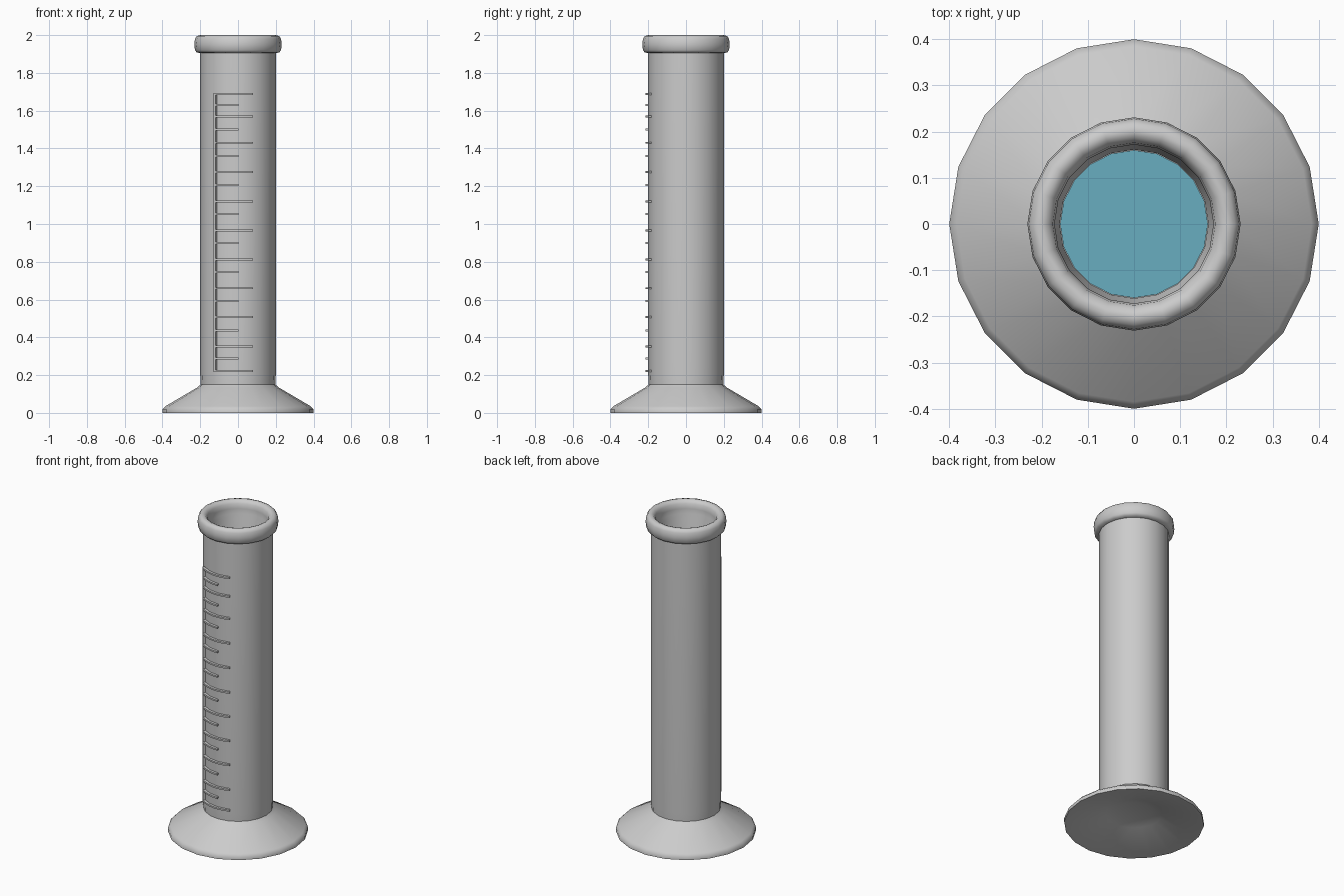
import bpy, bmesh, math

if "Cube" in bpy.data.objects:
    bpy.data.objects.remove(bpy.data.objects["Cube"])

SIDES = 20


def finish(bm, name, angle=35):
    bmesh.ops.remove_doubles(bm, verts=bm.verts, dist=1e-5)
    bmesh.ops.recalc_face_normals(bm, faces=bm.faces)
    mesh = bpy.data.meshes.new(name)
    bm.to_mesh(mesh)
    bm.free()
    obj = bpy.data.objects.new(name, mesh)
    bpy.context.collection.objects.link(obj)
    bpy.ops.object.select_all(action='DESELECT')
    obj.select_set(True)
    bpy.context.view_layer.objects.active = obj
    bpy.ops.object.shade_smooth_by_angle(angle=math.radians(angle))
    return obj


def lathe(name, profile, angle=35):
    """Spin an (r, z) profile around z."""
    bm = bmesh.new()
    verts = [bm.verts.new((r, 0, z)) for r, z in profile]
    edges = [bm.edges.new(p) for p in zip(verts, verts[1:])]
    bmesh.ops.spin(bm, geom=verts + edges, cent=(0, 0, 0), axis=(0, 0, 1),
                   angle=math.tau, steps=SIDES, use_duplicate=False)
    return finish(bm, name, angle)


# Foot, tube and rolled rim: one continuous wall with a hollow underside
lathe("cylinder_body", [
    (0, 0.08), (0.10, 0.08), (0.16, 0.065), (0.385, 0.0), (0.40, 0.0),
    (0.40, 0.02), (0.385, 0.035), (0.215, 0.135), (0.198, 0.15), (0.2, 0.20),
    (0.2, 1.905), (0.218, 1.908), (0.228, 1.92), (0.231, 1.95),
    (0.228, 1.98), (0.218, 1.995), (0.202, 2.0), (0.188, 1.995),
    (0.176, 1.98), (0.172, 1.95), (0.172, 1.92), (0.161, 1.89),
    (0.161, 0.15), (0, 0.15)], 50)

# Liquid
liquid = lathe("liquid", [(0, 0.155), (0.16, 0.155), (0.16, 1.10), (0, 1.10)])
mat = bpy.data.materials.new("liquid_blue")
mat.diffuse_color = (0.14, 0.42, 0.53, 1)
mat.use_nodes = True
mat.node_tree.nodes["Principled BSDF"].inputs["Base Color"].default_value = mat.diffuse_color
liquid.data.materials.append(mat)


def curved_bar(bm, a0, a1, z0, z1, r0=0.194, r1=0.214):
    """Bar wrapped around the tube; angles in degrees from the front."""
    n = max(1, round((a1 - a0) / 9))
    rings = []
    for i in range(n + 1):
        a = math.radians(a0 + (a1 - a0) * i / n)
        rings.append([bm.verts.new((r * math.sin(a), -r * math.cos(a), z))
                      for r, z in ((r0, z0), (r1, z0), (r1, z1), (r0, z1))])
    for p, q in zip(rings, rings[1:]):
        for k in range(4):
            bm.faces.new((p[k], p[(k + 1) % 4], q[(k + 1) % 4], q[k]))
    bm.faces.new(rings[0])
    bm.faces.new(rings[-1])


# Graduation scale: long and short ticks, then the upright line
majors = [0.222, 0.352, 0.508, 0.66, 0.812, 0.965, 1.12, 1.275, 1.43, 1.57, 1.688]
minors = [0.288, 0.436, 0.592, 0.745, 0.90, 1.052, 1.206, 1.36, 1.50, 1.63]
for name, heights, end in (("long_ticks", majors, 22), ("short_ticks", minors, 1)):
    bm = bmesh.new()
    for z in heights:
        curved_bar(bm, -36, end, z - 0.005, z + 0.005)
    finish(bm, name)
bm = bmesh.new()
curved_bar(bm, -37.5, -34, 0.216, 1.694)
finish(bm, "scale_line")
